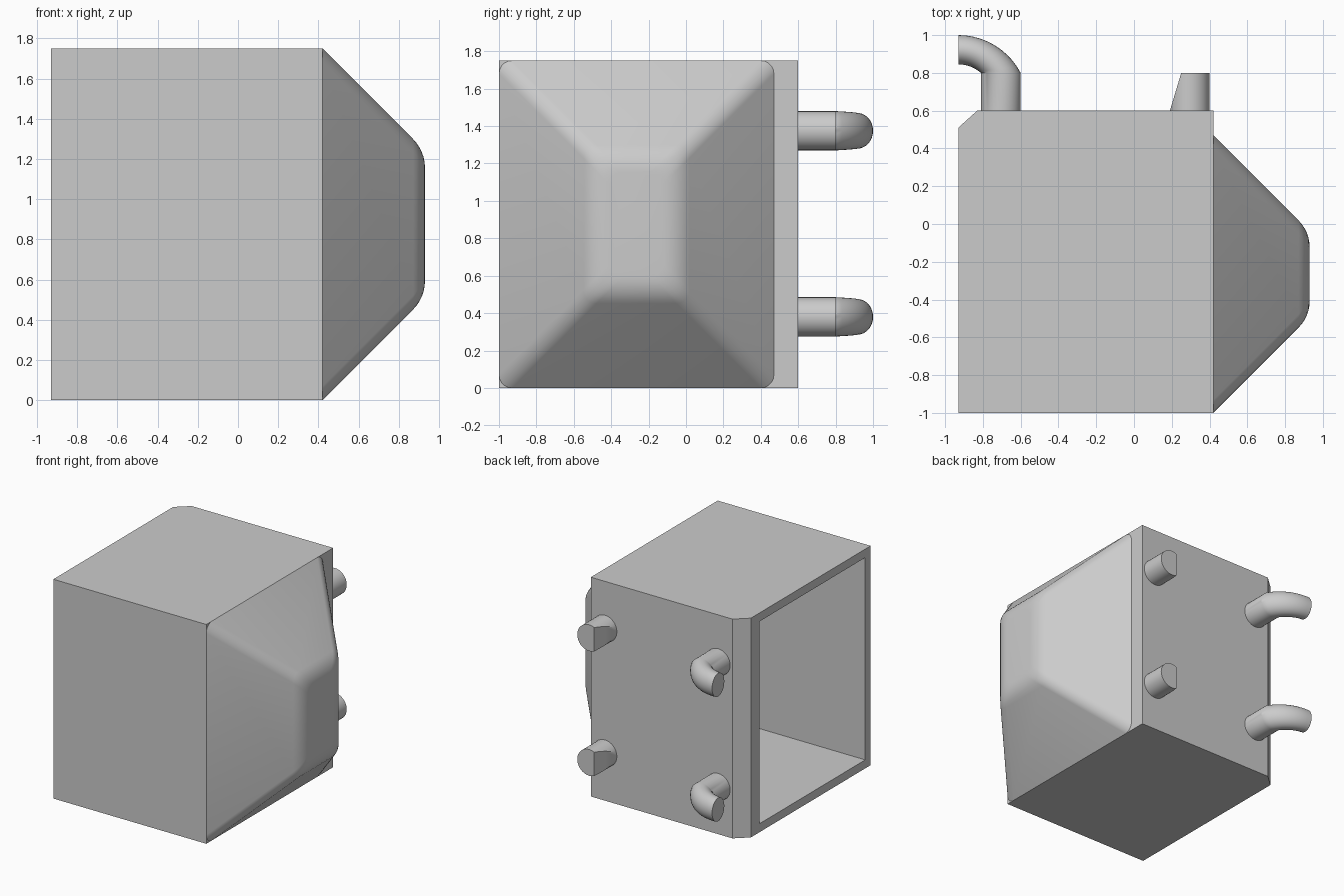
import bpy, bmesh
from math import pi, cos, sin, radians
from mathutils import Vector

cube = bpy.data.objects.get("Cube")
if cube:
    bpy.data.objects.remove(cube, do_unlink=True)

grey = bpy.data.materials.new("light_grey")
grey.use_nodes = True
colour = (0.6, 0.6, 0.6, 1)
grey.diffuse_color = colour
grey.node_tree.nodes["Principled BSDF"].inputs["Base Color"].default_value = colour

# Main dimensions
X0, X1, TIP = -0.93, 0.42, 0.93
Y0, Y1, YB = -1.0, 0.47, 0.6
H = 1.75
WALL = 0.068


def loft(name, rings):
    """Skin a list of equal-length point rings and cap both ends."""
    bm = bmesh.new()
    loops = [[bm.verts.new(p) for p in ring] for ring in rings]
    n = len(loops[0])
    for a, b in zip(loops, loops[1:]):
        for i in range(n):
            j = (i + 1) % n
            bm.faces.new((a[i], a[j], b[j], b[i]))
    bm.faces.new(loops[0][::-1])
    bm.faces.new(loops[-1])
    return finish(name, bm)


def finish(name, bm):
    bmesh.ops.recalc_face_normals(bm, faces=bm.faces)
    me = bpy.data.meshes.new(name)
    bm.to_mesh(me)
    bm.free()
    ob = bpy.data.objects.new(name, me)
    bpy.context.collection.objects.link(ob)
    me.materials.append(grey)
    return ob


def smooth(ob):
    bpy.ops.object.select_all(action='DESELECT')
    ob.select_set(True)
    bpy.context.view_layer.objects.active = ob
    bpy.ops.object.shade_smooth_by_angle(angle=radians(30))


def section(x, inset, r, steps=5):
    """Rounded rectangle across x; r = 0 gives plain corners."""
    lo, hi = (Y0 + inset, inset), (Y1 - inset, H - inset)
    corners = [(hi[0] - r, hi[1] - r), (lo[0] + r, hi[1] - r),
               (lo[0] + r, lo[1] + r), (hi[0] - r, lo[1] + r)]
    if r == 0:
        return [(x, y, z) for y, z in corners]
    return [(x, y + r * cos(a), z + r * sin(a))
            for k, (y, z) in enumerate(corners)
            for a in [(k + i / steps) * pi / 2 for i in range(steps + 1)]]


def taper(x_start, x_end, inset, fillet, corner):
    """45 degree slope that rolls over into a flat tip."""
    rings = [section(x_start, inset, corner)]
    flat = inset + x_end - x_start + fillet * (2 ** 0.5 - 1)
    for i in range(7):
        a = pi / 4 * (1 - i / 6)
        rings.append(section(x_end - fillet * (1 - cos(a)),
                             flat - fillet * sin(a), corner))
    return rings


# Box housing with one chamfered upright edge at the open end
outline = [(X0, Y0), (X1, Y0), (X1, YB), (-0.83, YB), (X0, 0.51)]
housing = loft("housing", [[(x, y, z) for x, y in outline] for z in (0, H)])

# Tapered nose on the closed end
nose = loft("tapered_nose", taper(X1, TIP, 0, 0.2, 0.07))

# Hollow interior that follows the nose
inner = taper(X1 - WALL * 0.414, TIP - WALL, WALL, 0.13, 0)
cutter = loft("cavity_cutter", [section(X0 - 0.1, WALL, 0)] + inner)
cutter.hide_render = True
cutter.hide_viewport = False

for ob in (housing, nose):
    mod = ob.modifiers.new("hollow", 'BOOLEAN')
    mod.operation = 'DIFFERENCE'
    mod.solver = 'EXACT'
    mod.object = cutter
    bpy.context.view_layer.objects.active = ob
    bpy.ops.object.modifier_apply(modifier=mod.name)
    smooth(ob)
bpy.data.objects.remove(cutter, do_unlink=True)

# Pegs on the back: curved hooks near the open end, cut studs near the nose
R, SIDES, PEG_END = 0.105, 32, 0.8
ANGLES = [2 * pi * i / SIDES for i in range(SIDES)]


def circle(x, y, z):
    return [(x + R * cos(a), y, z + R * sin(a)) for a in ANGLES]


def on_arc(centre_y, radius, start, t):
    a = radians(start + (90 - start) * t)
    return Vector((X0 + radius * cos(a), centre_y + radius * sin(a), 0))


def hook(name, z):
    rings = [circle(-0.705, YB - 0.03, z), circle(-0.705, PEG_END, z)]
    for i in range(1, 11):
        t = i / 10
        outer = on_arc(0.628, 0.372, 27.5, t)
        inside = on_arc(0.663, 0.182, 48.8, t)
        mid, half = (outer + inside) / 2, (outer - inside) / 2
        tall = R - 0.012 * t
        rings.append([mid + half * cos(a) + Vector((0, 0, z + tall * sin(a)))
                      for a in ANGLES])
    smooth(loft(name, rings))


def stud(name, z):
    ob = loft(name, [circle(0.295, YB - 0.03, z), circle(0.295, PEG_END, z)])
    bm = bmesh.new()
    bm.from_mesh(ob.data)
    cut = bmesh.ops.bisect_plane(
        bm, geom=bm.verts[:] + bm.edges[:] + bm.faces[:],
        plane_co=(0.25, PEG_END, z), plane_no=(-0.2, 0.06, 0), clear_outer=True)
    rim = [e for e in cut["geom_cut"] if isinstance(e, bmesh.types.BMEdge)]
    bmesh.ops.contextual_create(bm, geom=rim)
    bmesh.ops.recalc_face_normals(bm, faces=bm.faces)
    bm.to_mesh(ob.data)
    bm.free()
    smooth(ob)


for level, z in (("lower", 0.38), ("upper", 1.375)):
    hook(level + "_hook", z)
    stud(level + "_stud", z)
